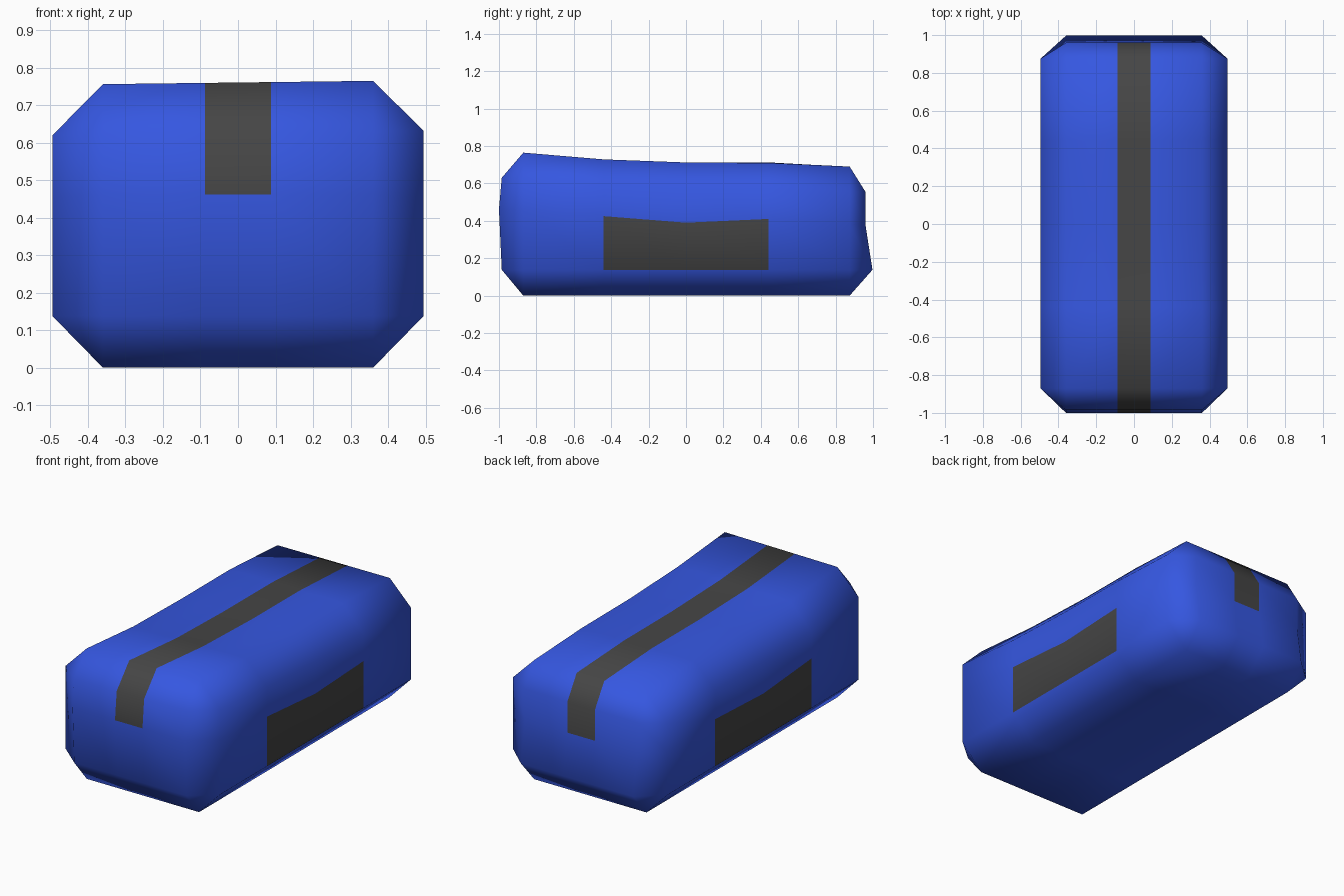
import bpy, bmesh
from mathutils import Vector

if "Cube" in bpy.data.objects:
    bpy.data.objects.remove(bpy.data.objects["Cube"])

HX, HY, H, C = 0.495, 0.985, 0.77, 0.135   # half width, half length, height, chamfer
MID, STRAP, PANEL = 0.40, 0.088, 0.44      # middle loop, strap half width, panel half length


def interp(t, pts):
    """Piecewise linear lookup through (t, value) points."""
    if t <= pts[0][0]:
        return pts[0][1]
    for (a, va), (b, vb) in zip(pts, pts[1:]):
        if t <= b:
            return va + (vb - va) * (t - a) / (b - a)
    return pts[-1][1]


def material(name, color):
    m = bpy.data.materials.new(name)
    m.diffuse_color = (*color, 1)
    m.use_nodes = True
    m.node_tree.nodes["Principled BSDF"].inputs["Base Color"].default_value = m.diffuse_color
    return m


# Chamfered box
bm = bmesh.new()
bmesh.ops.create_cube(bm, size=1)
for v in bm.verts:
    v.co = Vector((v.co.x * 2 * HX, v.co.y * 2 * HY, (v.co.z + 0.5) * H))
bmesh.ops.bevel(bm, geom=bm.edges[:], offset=C, offset_type='OFFSET',
                segments=1, profile=0.5, affect='EDGES')

# Loops bounding the strap and side panels
cuts = [((x, 0, 0), (1, 0, 0)) for x in (-STRAP, STRAP)]
cuts += [((0, y, 0), (0, 1, 0)) for y in (-PANEL, 0, PANEL)]
cuts += [((0, 0, MID), (0, 0, 1))]
for co, no in cuts:
    bmesh.ops.bisect_plane(bm, geom=bm.verts[:] + bm.edges[:] + bm.faces[:],
                           dist=1e-5, plane_co=co, plane_no=no)

# Strap over the top and ends, panel on each side
for f in bm.faces:
    c = f.calc_center_median()
    if abs(c.x) < STRAP and c.z > MID:
        f.material_index = 1
    elif abs(c.x) > HX - 0.01 and abs(c.y) < PANEL and C < c.z < MID:
        f.material_index = 1
    f.smooth = True

# Soft sag of the stuffed shape
top_right = [(-0.86, 0.767), (-0.44, 0.73), (0, 0.712), (0.44, 0.709), (0.86, 0.69)]
top_left = [(-0.86, 0.755), (-0.44, 0.718), (0, 0.712), (0.44, 0.713), (0.86, 0.686)]
middle = [(-0.985, 0.462), (-0.44, 0.425), (0, 0.39), (0.44, 0.41), (0.985, 0.375)]
front = [(0, -0.985), (C, -0.985), (MID, -1.0), (H - C, -0.985), (H, -0.985)]
back = [(0, 0.99), (C, 0.997), (MID, 0.96), (H - C, 0.96), (H, 0.96)]
for v in bm.verts:
    x, y, z = v.co
    side = (x + HX) / (2 * HX)
    top = interp(y, top_left) * (1 - side) + interp(y, top_right) * side
    v.co.z = interp(z, [(0, 0), (C, 0.138), (MID, interp(y, middle)),
                        (H - C, top - 0.135), (H, top)])
    v.co.y = interp(y, [(-HY, interp(z, front)), (-HY + C, -0.87), (-PANEL, -PANEL),
                        (PANEL, PANEL), (HY - C, 0.875), (HY, interp(z, back))])

bmesh.ops.recalc_face_normals(bm, faces=bm.faces[:])
mesh = bpy.data.meshes.new("bag")
bm.to_mesh(mesh)
bm.free()
mesh.materials.append(material("blue_fabric", (0.036, 0.095, 0.75)))
mesh.materials.append(material("dark_webbing", (0.06, 0.06, 0.06)))
bag = bpy.data.objects.new("bag", mesh)
bpy.context.collection.objects.link(bag)
